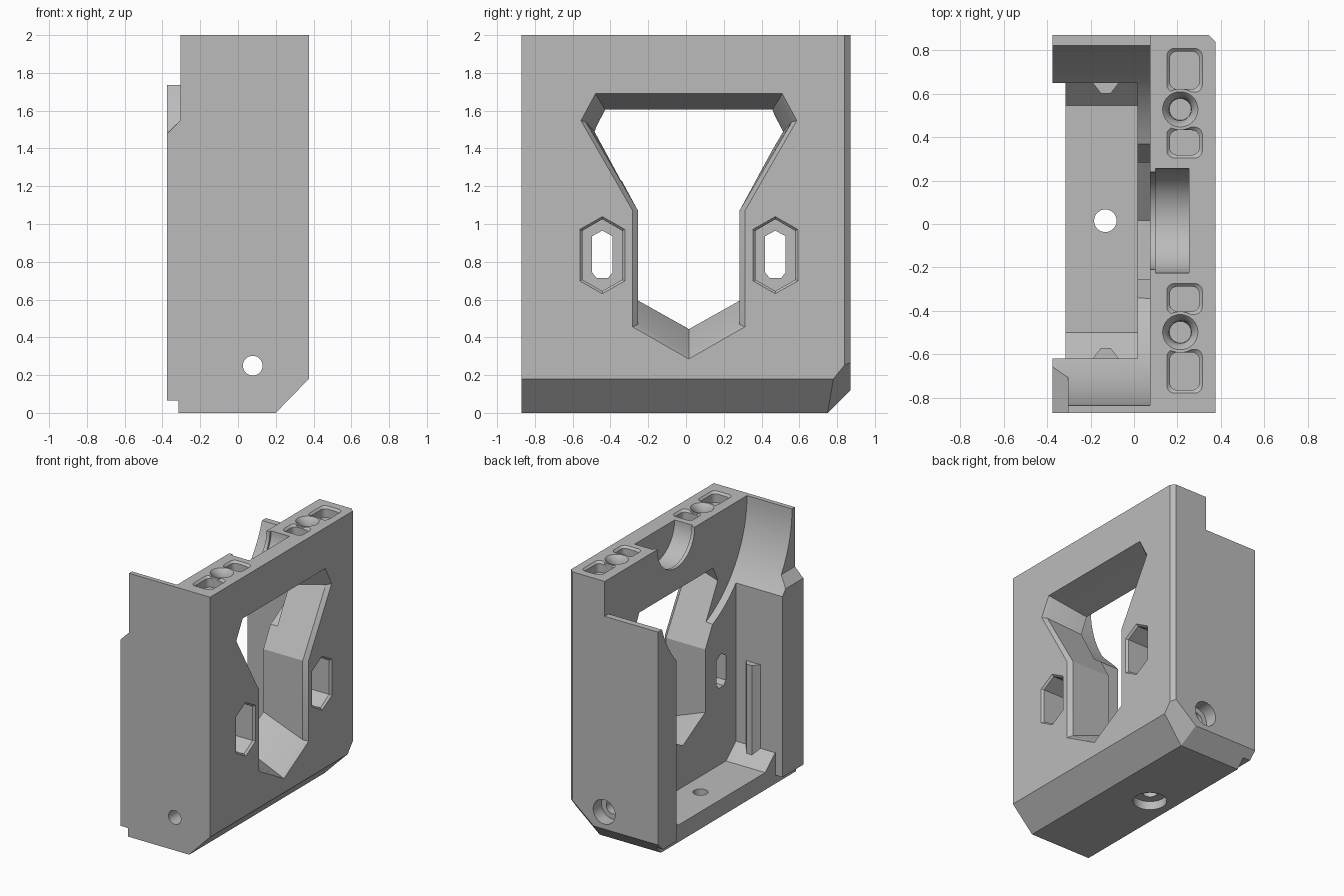
import bpy, bmesh, math
from mathutils import Vector

cube = bpy.data.objects.get("Cube")
if cube:
    bpy.data.objects.remove(cube, do_unlink=True)

grey = bpy.data.materials.new("plain grey")
grey.use_nodes = True
COLOUR = (0.5, 0.5, 0.5, 1)
grey.diffuse_color = COLOUR
grey.node_tree.nodes["Principled BSDF"].inputs["Base Color"].default_value = COLOUR

MID = 0.015  # centre line of the openings along y


def make(name, bm):
    bmesh.ops.recalc_face_normals(bm, faces=bm.faces[:])
    mesh = bpy.data.meshes.new(name)
    bm.to_mesh(mesh)
    bm.free()
    mesh.materials.append(grey)
    obj = bpy.data.objects.new(name, mesh)
    bpy.context.collection.objects.link(obj)
    return obj


def loft(name, rings):
    """Solid through matching rings of points, capped at both ends."""
    bm = bmesh.new()
    loops = [[bm.verts.new(p) for p in ring] for ring in rings]
    n = len(loops[0])
    for a, b in zip(loops, loops[1:]):
        for i in range(n):
            j = (i + 1) % n
            bm.faces.new((a[i], a[j], b[j], b[i]))
    bm.faces.new(loops[0])
    bm.faces.new(loops[-1])
    return make(name, bm)


def place(axis, a, b, h):
    return {"x": (h, a, b), "y": (a, h, b), "z": (a, b, h)}[axis]


def prism(name, axis, outline, lo, hi):
    return loft(name, [[place(axis, a, b, h) for a, b in outline] for h in (lo, hi)])


def box(name, lo, hi):
    outline = [(lo[0], lo[1]), (hi[0], lo[1]), (hi[0], hi[1]), (lo[0], hi[1])]
    return prism(name, "z", outline, lo[2], hi[2])


def circle(a, b, r, n=48):
    return [(a + r * math.cos(math.tau * i / n), b + r * math.sin(math.tau * i / n))
            for i in range(n)]


def rod(name, axis, a, b, r, lo, hi, n=48):
    return prism(name, axis, circle(a, b, r, n), lo, hi)


def rounded(a, b, wa, wb, r):
    pts = []
    for k, (sa, sb) in enumerate([(1, 1), (-1, 1), (-1, -1), (1, -1)]):
        for i in range(6):
            t = math.pi / 2 * (k + i / 5)
            pts.append((a + sa * (wa - r) + r * math.cos(t),
                        b + sb * (wb - r) + r * math.sin(t)))
    return pts


def cut(target, tool):
    mod = target.modifiers.new("cut", "BOOLEAN")
    mod.operation = "DIFFERENCE"
    mod.solver = "EXACT"
    mod.object = tool
    bpy.context.view_layer.objects.active = target
    bpy.ops.object.modifier_apply(modifier=mod.name)
    bpy.data.objects.remove(tool, do_unlink=True)


# Outer block with chamfered edges
frame = box("housing_frame", (-0.375, -0.87, 0), (0.375, 0.87, 2))
bm = bmesh.new()
bm.from_mesh(frame.data)
chamfers = [
    ((0.2, 0, 0), (0.18, 0, -0.175)),           # plate foot
    ((0, 0.75, 0), (0, 1, -1)),                 # back foot
    ((0.345, 0.87, 1), (1, 1, 0)),              # back upright
    ((0.375, 0.78, 0.18), (0.93, 1.4, -1.14)),  # foot corner
]
for point, normal in chamfers:
    geom = bm.verts[:] + bm.edges[:] + bm.faces[:]
    res = bmesh.ops.bisect_plane(bm, geom=geom, dist=1e-5, plane_co=Vector(point),
                                 plane_no=Vector(normal), clear_outer=True)
    edges = [e for e in res["geom_cut"] if isinstance(e, bmesh.types.BMEdge)]
    bmesh.ops.holes_fill(bm, edges=edges)
bmesh.ops.recalc_face_normals(bm, faces=bm.faces[:])
bm.to_mesh(frame.data)
bm.free()

# Cavity between the walls, with sloped floor corners
cavity = [(-0.5, 0.13), (0.545, 0.13), (0.65, 0.235), (0.65, 1.8),
          (-0.62, 1.8), (-0.62, 0.235)]
cut(frame, prism("cavity", "x", cavity, -0.6, 0.015))
cut(frame, rod("round_recess", "x", MID, 2, 0.85, -0.6, 0.073, 128))

# Floor edge set back, wall feet raised, wall tops stepped
cut(frame, box("floor_edge", (-0.6, -0.62, -0.1), (-0.315, 0.65, 0.5)))
cut(frame, box("wall_feet", (-0.6, -1, -0.1), (-0.315, 1, 0.065)))
cut(frame, box("back_wall_top", (-0.6, 0.6, 1.735), (0.073, 1, 2.1)))
step = [(-0.305, 2.1), (-0.305, 1.55), (-0.405, 1.45), (-0.405, 2.1)]
cut(frame, prism("front_wall_step", "y", step, -1, -0.5))


# Funnel-shaped window through the plate: one half listed, then mirrored
def window_ring(x, half):
    right = [(MID + a, b) for a, b in half]
    left = [(MID - a, b) for a, b in reversed(half) if a > 0]
    return [(x, a, b) for a, b in right + left]


outer = [(0, 0.285), (0.298, 0.455), (0.298, 1.07), (0.572, 1.547), (0.495, 1.69)]
middle = [(0, 0.3), (0.268, 0.47), (0.268, 1.07), (0.545, 1.54), (0.49, 1.682)]
inner = [(0, 0.45), (0.268, 0.6), (0.268, 1.07), (0.487, 1.475), (0.43, 1.585)]
cut(frame, loft("window", [window_ring(0.376, outer), window_ring(0.345, middle),
                           window_ring(0.0, inner)]))


# Long hexagonal pockets with slots
def hexagon(x, y, shrink):
    w, h, s = 0.12 - shrink, 0.205 - shrink, 0.137 - shrink / 2
    pts = [(0, h), (-w, s), (-w, -s), (0, -h), (w, -s), (w, s)]
    return [(x, y + a, 0.835 + b) for a, b in pts]


slot = [(0, 0.13), (-0.055, 0.1), (-0.055, -0.09), (-0.03, -0.122),
        (0.03, -0.122), (0.055, -0.09), (0.055, 0.1)]
for side in (-1, 1):
    y = MID + side * 0.458
    cut(frame, loft("hex_pocket", [hexagon(0.376, y, 0), hexagon(0.36, y, 0.015),
                                   hexagon(0.155, y, 0.015)]))
    cut(frame, prism("slot", "x", [(y + a, 0.835 + b) for a, b in slot], -0.1, 0.3))


# Sockets in the top edge
def socket(x, y, wx, wy):
    rims = [(2.001, 0), (1.985, 0.015), (1.92, 0.015)]
    return loft("socket", [[(a, b, z) for a, b in rounded(x, y, wx - d, wy - d, 0.035)]
                           for z, d in rims])


for side in (-1, 1):
    ring_y = MID + side * 0.513
    for offset, half in ((0.693, 0.102), (0.36, 0.072)):
        pocket = socket(0.233, MID + side * offset, 0.083, half)
        cut(pocket, rod("clearance", "z", 0.213, ring_y, 0.095, 1.5, 2.5))
        cut(frame, pocket)
    cut(frame, loft("round_socket", [
        [(a, b, z) for a, b in circle(0.213, ring_y, r)]
        for z, r in ((2.001, 0.082), (1.985, 0.068), (1.95, 0.052), (1.92, 0.05))]))

# Half-round seat in the top edge
cut(frame, rod("seat", "x", MID, 2, 0.24, 0.1, 0.253, 64))
cut(frame, rod("seat_mouth", "x", MID, 2, 0.224, 0.03, 0.12, 64))

# Screw holes with counterbores
cut(frame, rod("cross_hole", "y", 0.078, 0.25, 0.052, -1, 1))
cut(frame, rod("cross_bore", "y", 0.078, 0.25, 0.092, 0.77, 1))
cut(frame, rod("floor_hole", "z", -0.132, MID, 0.052, -0.1, 0.3))
cut(frame, rod("floor_bore", "z", -0.132, MID, 0.118, -0.1, 0.065))

# Upright guide ribs on the inside of both walls
parts = [frame]
for name, wall, d in (("front_rib", -0.62, 1), ("back_rib", 0.65, -1)):
    rib = [(-0.2, wall - d * 0.01), (-0.19, wall), (-0.153, wall + d * 0.048),
           (-0.107, wall + d * 0.048), (-0.07, wall), (-0.06, wall - d * 0.01)]
    parts.append(prism(name, "z", rib, 0.17, 0.87))

bpy.ops.object.select_all(action="DESELECT")
for part in parts:
    part.select_set(True)
bpy.context.view_layer.objects.active = frame
bpy.ops.object.shade_smooth_by_angle(angle=math.radians(25))
